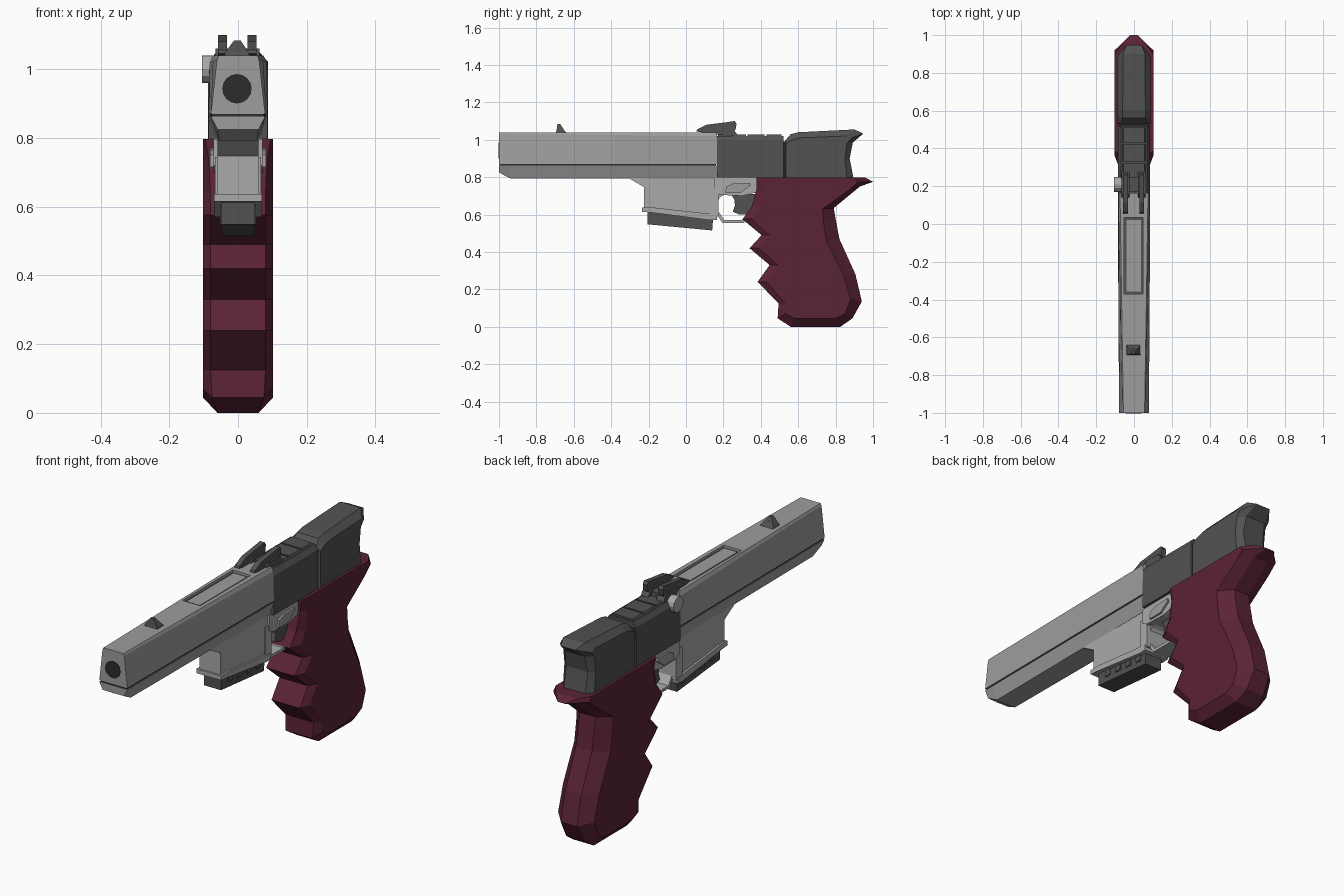
import bpy, bmesh, math
from mathutils import Matrix


def material(name, r, g, b):
    m = bpy.data.materials.new(name)
    m.diffuse_color = (r, g, b, 1)
    return m


GREY = material("mid grey", 0.34, 0.34, 0.34)
LIGHT = material("light grey", 0.40, 0.40, 0.40)
DARK = material("dark grey", 0.085, 0.085, 0.085)
BLACK = material("near black", 0.025, 0.025, 0.025)
MAROON = material("maroon", 0.105, 0.017, 0.036)
RED = material("sight red", 0.25, 0.02, 0.04)


def finish(name, bm, mat):
    bmesh.ops.recalc_face_normals(bm, faces=bm.faces)
    mesh = bpy.data.meshes.new(name)
    bm.to_mesh(mesh)
    bm.free()
    mesh.materials.append(mat)
    ob = bpy.data.objects.new(name, mesh)
    bpy.context.collection.objects.link(ob)
    return ob


def skin(name, rings, mat):
    """Join equal-length closed rings of points and cap both ends."""
    bm = bmesh.new()
    loops = [[bm.verts.new(p) for p in ring] for ring in rings]
    n = len(loops[0])
    for a, b in zip(loops, loops[1:]):
        for i in range(n):
            j = (i + 1) % n
            bm.faces.new((a[i], a[j], b[j], b[i]))
    bm.faces.new(loops[0])
    bm.faces.new(loops[-1])
    return finish(name, bm, mat)


def prism(name, outline, half, mat, x=0.0):
    """Side profile (y, z) extruded across x."""
    return skin(name, [[(x + s * half, y, z) for y, z in outline] for s in (-1, 1)], mat)


def box(name, x0, x1, y0, y1, z0, z1, mat):
    return prism(name, [(y0, z0), (y1, z0), (y1, z1), (y0, z1)], (x1 - x0) / 2, mat, (x0 + x1) / 2)


def chamfered(name, rows, half, mat):
    """Rows (y, z, rim half-width, inner y, inner z): rim outline plus flat sides."""
    rim = lambda s: [(s * w, y, z) for y, z, w, _, _ in rows]
    side = lambda s: [(s * half, iy, iz) for _, _, _, iy, iz in rows]
    return skin(name, [side(-1), rim(-1), rim(1), side(1)], mat)


def loft(name, stations, mat):
    """Stations (y, [(half x, z), ...]) mirrored in x and joined along y."""
    return skin(name, [[(w, y, z) for w, z in sec] + [(-w, y, z) for w, z in reversed(sec)]
                       for y, sec in stations], mat)


def disc(name, r, depth, centre, axis, mat, sides=16):
    bm = bmesh.new()
    bmesh.ops.create_cone(bm, cap_ends=True, segments=sides, radius1=r, radius2=r, depth=depth)
    bm.transform(Matrix.Translation(centre) @ Matrix.Rotation(math.pi / 2, 4, axis))
    return finish(name, bm, mat)


# Grip with finger grooves
chamfered("grip", [
    (.377, .797, .095, .39, .797), (.96, .797, .06, .90, .797), (1.0, .775, .02, .92, .775),
    (.93, .75, .04, .87, .73), (.79, .635, .045, .73, .63), (.80, .575, .045, .735, .56),
    (.82, .47, .045, .75, .46), (.906, .28, .045, .84, .28), (.94, .135, .045, .88, .15),
    (.89, .045, .05, .85, .07), (.825, 0, .06, .80, .045), (.56, 0, .06, .58, .045),
    (.49, .045, .075, .53, .07), (.495, .125, .08, .53, .125), (.383, .24, .08, .43, .24),
    (.447, .33, .08, .49, .33), (.34, .42, .08, .39, .42), (.404, .49, .08, .45, .49),
    (.302, .575, .08, .36, .575), (.35, .64, .08, .40, .64), (.377, .735, .085, .41, .735),
], .102, MAROON)

# Barrel: upper and lower shells with a dark seam between them
upper = loft("barrel_upper", [
    (-1, [(.056, 1.04), (.061, 1.03), (.079, .870)]),
    (-.38, [(.066, 1.04), (.073, 1.025), (.083, .870)]),
    (.165, [(.074, 1.04), (.083, 1.02), (.086, .870)])], GREY)
loft("barrel_lower", [
    (-1, [(.079, .862), (.060, .825)]),
    (-.94, [(.0795, .862), (.055, .793)]),
    (.165, [(.086, .862), (.062, .793)])], GREY)
loft("barrel_seam", [(-.997, [(.075, .875), (.075, .857)]),
                     (.16, [(.082, .875), (.082, .857)])], BLACK)

# Muzzle opening and small marks on the front
disc("muzzle_hole", .043, .008, (-.003, -.999 + .001, .943), 'X', BLACK)
for z in (.838, .826):
    box("muzzle_mark", -.012, .01, -1.0, -.99, z - .002, z + .002, BLACK)

# Recessed panel on top of the barrel
cutter = box("panel_cutter", -.053, .047, -.37, .035, 1.024, 1.1, DARK)
cutter.hide_render = True
cutter.display_type = 'WIRE'
cut = upper.modifiers.new("recess", 'BOOLEAN')
cut.operation, cut.object, cut.solver = 'DIFFERENCE', cutter, 'EXACT'
box("panel_recess_floor", -.053, .047, -.37, .035, 1.022, 1.027, DARK)
box("top_panel", -.040, .036, -.357, .022, 1.024, 1.034, GREY)

# Front sight with a red rear dot
skin("front_sight", [
    [(-.04, -.695, 1.038), (.034, -.695, 1.038), (.034, -.64, 1.038), (-.04, -.64, 1.038)],
    [(-.036, -.692, 1.05), (.030, -.692, 1.05), (.028, -.65, 1.05), (-.034, -.65, 1.05)],
    [(-.012, -.688, 1.083), (.008, -.688, 1.083), (.008, -.672, 1.083), (-.012, -.672, 1.083)]], DARK)
box("front_sight_dot", -.011, .006, -.668, -.660, 1.05, 1.066, RED)

# Receiver behind the barrel, with stepped top ribs
loft("receiver", [(y, [(.068, 1.02), (.084, .995), (.086, .797)]) for y in (.165, .52)], DARK)
for y0, y1 in ((.25, .32), (.33, .42), (.43, .51)):
    loft("receiver_rib", [(y, [(.055, 1.028), (.064, 1.015)]) for y in (y0, y1)], DARK)
box("receiver_joint", -.076, .076, .50, .55, .797, .99, BLACK)

# Rear housing with a concave back
chamfered("rear_housing", [
    (.53, .797, .086, .535, .797), (.53, .995, .07, .535, .98), (.56, 1.03, .06, .57, 1.0),
    (.60, 1.04, .06, .61, 1.01), (.90, 1.055, .058, .86, 1.02), (.948, 1.033, .04, .885, 1.01),
    (.892, .985, .055, .86, .98), (.875, .90, .06, .85, .90), (.895, .797, .06, .86, .797),
], .088, DARK)

# Rear sight: two prongs on a cross bar
for x in (-.045, .041):
    prism("rear_sight_prong", [(.055, 1.045), (.06, 1.055), (.11, 1.08), (.22, 1.094), (.26, 1.1),
                               (.27, 1.085), (.265, 1.055), (.24, 1.02), (.14, 1.03)], .013, DARK, x)
    prism("rear_sight_foot", [(.13, 1.03), (.16, 1.06), (.25, 1.06), (.28, 1.02)], .021, DARK, x)
box("rear_sight_bar", -.05, .046, .17, .25, 1.015, 1.05, DARK)

# Side knob on the left
disc("side_knob", .040, .06, (-.075, .21, 1.0), 'Y', LIGHT, 12)

# Magazine housing, lip and dark base
prism("magazine_housing", [(-.31, .797), (-.225, .747), (-.225, .63), (.16, .59), (.165, .797)], .060, LIGHT)
prism("magazine_lip", [(-.235, .637), (-.235, .615), (-.18, .61), (.13, .57), (.165, .572),
                       (.165, .60), (-.17, .637)], .070, LIGHT)
prism("magazine_base", [(-.205, .615), (-.205, .548), (.14, .515), (.145, .58)], .048, DARK)
for i in range(4):
    y, z = -.15 + .075 * i, .587 - .0075 * i
    box("base_rib", -.053, .053, y, y + .035, z - .017, z + .017, DARK)
box("housing_rear_post", -.067, .067, .125, .175, .59, .745, LIGHT)

# Trigger bracket, lever plates, guard and trigger
prism("trigger_bracket", [(.15, .797), (.15, .72), (.18, .705), (.30, .70), (.385, .72), (.385, .797)], .072, LIGHT)
for s in (-1, 1):
    prism("side_lever", [(.21, .715), (.215, .75), (.25, .765), (.34, .77), (.345, .755),
                         (.29, .715)], .005, GREY, s * .077)
guard = [(.165, .60), (.195, .555), (.31, .555), (.37, .63),
         (.355, .645), (.30, .57), (.205, .57), (.178, .61)]
prism("trigger_guard", guard, .045, LIGHT)
prism("trigger", [(.24, .71), (.37, .71), (.37, .61), (.33, .60), (.285, .60),
                  (.25, .615), (.262, .65), (.258, .68)], .030, DARK)
prism("trigger_corner", [(.17, .71), (.17, .675), (.185, .695), (.215, .71)], .045, LIGHT)
